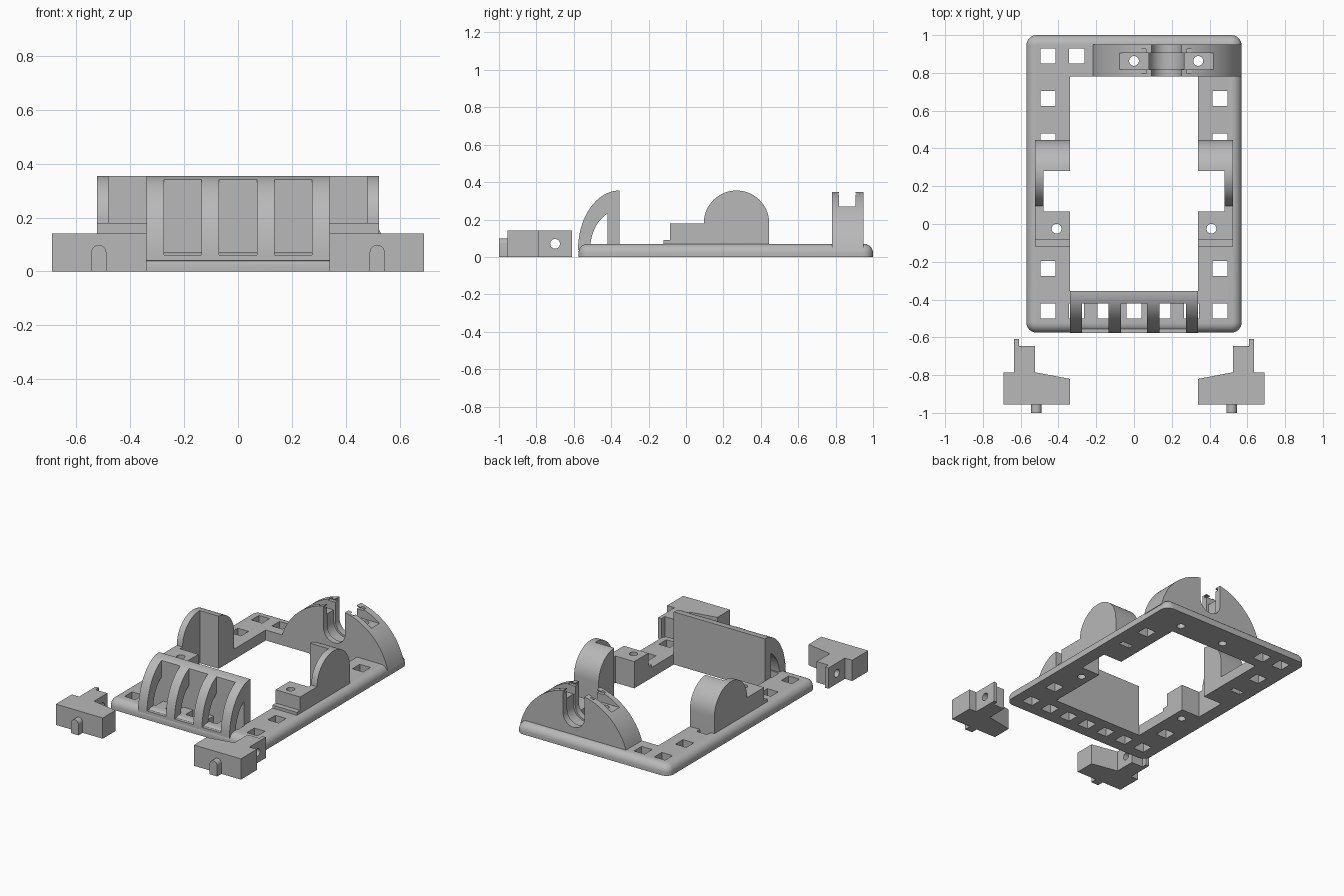
import bpy, bmesh
from math import sin, cos, pi, sqrt
from mathutils import Vector

if "Cube" in bpy.data.objects:
    bpy.data.objects.remove(bpy.data.objects["Cube"], do_unlink=True)

grey = bpy.data.materials.new("light_grey")
grey.use_nodes = True
COLOUR = (0.48, 0.48, 0.48, 1)
grey.diffuse_color = COLOUR
grey.node_tree.nodes["Principled BSDF"].inputs["Base Color"].default_value = COLOUR


def to_object(bm, name):
    bmesh.ops.recalc_face_normals(bm, faces=bm.faces)
    mesh = bpy.data.meshes.new(name)
    bm.to_mesh(mesh)
    bm.free()
    obj = bpy.data.objects.new(name, mesh)
    bpy.context.collection.objects.link(obj)
    mesh.materials.append(grey)
    return obj


def prism(name, points, axis, low, high):
    """Extrude a flat profile along an axis: x takes (y, z), y takes (x, z), z takes (x, y)."""
    place = {"x": lambda a, b, t: (t, a, b),
             "y": lambda a, b, t: (a, t, b),
             "z": lambda a, b, t: (a, b, t)}[axis]
    bm = bmesh.new()
    face = bm.faces.new([bm.verts.new(place(a, b, low)) for a, b in points])
    new = bmesh.ops.extrude_face_region(bm, geom=[face])["geom"]
    verts = [g for g in new if isinstance(g, bmesh.types.BMVert)]
    bmesh.ops.translate(bm, verts=verts, vec=Vector(place(0, 0, high - low)))
    return to_object(bm, name)


def box(name, x, y, z):
    return prism(name, [(x[0], y[0]), (x[1], y[0]), (x[1], y[1]), (x[0], y[1])], "z", *z)


def arc(cx, cy, rx, ry, start, end, steps=24):
    angles = [start + (end - start) * i / steps for i in range(steps + 1)]
    return [(cx + rx * cos(a), cy + ry * sin(a)) for a in angles]


def drill(axis, a, b, low, high, radius=0.026):
    return prism("cutter", arc(a, b, radius, radius, 0, 2 * pi * 23 / 24, 23), axis, low, high)


def modify(obj, kind, **settings):
    mod = obj.modifiers.new("step", kind)
    for key, value in settings.items():
        setattr(mod, key, value)
    bpy.context.view_layer.objects.active = obj
    bpy.ops.object.modifier_apply(modifier=mod.name)


def cut(obj, cutters, operation="DIFFERENCE"):
    for cutter in cutters:
        modify(obj, "BOOLEAN", operation=operation, solver="EXACT", object=cutter)
        bpy.data.objects.remove(cutter, do_unlink=True)


def mirrored(obj, name):
    bm = bmesh.new()
    bm.from_mesh(obj.data)
    bmesh.ops.scale(bm, verts=bm.verts, vec=(-1, 1, 1))
    return to_object(bm, name)


# Base frame: rounded corners, rounded top rim
THICK = 0.07
corners = [(0.515, 0.945, 0), (-0.515, 0.945, pi / 2),
           (-0.515, -0.52, pi), (0.515, -0.52, 1.5 * pi)]
outline = [p for cx, cy, a in corners for p in arc(cx, cy, 0.055, 0.055, a, a + pi / 2, 8)]
frame = prism("base_frame", outline, "z", 0, THICK)
bm = bmesh.new()
bm.from_mesh(frame.data)
rim = [e for e in bm.edges if all(v.co.z > THICK - 0.001 for v in e.verts)]
bmesh.ops.bevel(bm, geom=rim, offset=0.05, segments=8, profile=0.5, affect="EDGES")
bm.to_mesh(frame.data)
bm.free()
cut(frame, [box("cutter", (-0.34, 0.34), (-0.355, 0.78), (-1, 1)),
            box("cutter", (-0.48, 0.48), (0.065, 0.28), (-1, 1))])

# Square holes around the frame
holes = [(s * 0.455, y) for s in (-1, 1) for y in (-0.235, 0.44, 0.665)]
holes += [(i * 0.152, -0.46) for i in range(-3, 4)]
holes += [(-0.455, 0.89), (-0.303, 0.89)]
cut(frame, [box("cutter", (x - 0.04, x + 0.04), (y - 0.04, y + 0.04), (-1, 1))
            for x, y in holes])

# Screw holes through the frame
SCREWS = [(0.41, -0.025), (-0.41, -0.025), (0, 0.863), (0.34, 0.863)]
cut(frame, [drill("z", x, y, -1, 1) for x, y in SCREWS])

# Side supports: half disc with a stepped foot
profile = [(0.445, 0)] + arc(0.27, 0.18, 0.175, 0.175, 0, pi, 32)
profile += [(-0.085, 0.18), (-0.085, 0.09), (-0.12, 0.09), (-0.12, 0)]
support = prism("left_side_support", profile, "x", 0.34, 0.523)
cut(support, [box("cutter", (0.2, 0.48), (0.065, 0.28), (-1, 1)),
              drill("z", *SCREWS[0], -1, 1)])
right_support = mirrored(support, "right_side_support")

# Curved front guard with three windows
outer = arc(-0.355, 0.04, 0.222, 0.315, pi, pi / 2)
inner = [p for p in arc(-0.355, 0.04, 0.157, 0.21, pi / 2, pi) if p[0] < -0.42]
guard = prism("front_guard", outer + [(-0.355, 0.03), (-0.42, 0.03), (-0.42, 0.23)]
              + inner + [(-0.512, 0.03)], "x", -0.34, 0.34)
cut(guard, [box("cutter", (x - 0.07, x + 0.07), (-0.8, -0.42), (0.06, 1))
            for x in (-0.205, 0, 0.205)])

# Rear arch with a U-shaped seat
MID = 0.172
R, CZ, BASE = 0.409, -0.054, 0.04
half = sqrt(R * R - (BASE - CZ) ** 2)
rise = [p for p in arc(MID, CZ, R, R, 0, pi, 64) if p[1] > BASE]
arch = prism("rear_arch", [(MID + half, BASE)] + rise + [(MID - half, BASE)], "y", 0.78, 0.95)


def seat_cutter(radius, y0, y1):
    return prism("cutter", arc(MID, 0.2, radius, radius, pi, 2 * pi)
                 + [(MID + radius, 1), (MID - radius, 1)], "y", y0, y1)


cut(arch, [seat_cutter(0.08, 0.7, 1.1),
           seat_cutter(0.093, 0.82, 0.905),
           box("cutter", (-0.09, 0.435), (0.818, 0.905), (0.27, 1)),
           box("cutter", (0.04, 0.304), (0.797, 0.927), (0.325, 0.34)),
           drill("z", *SCREWS[2], -1, 1), drill("z", *SCREWS[3], -1, 1)])

# Loose clips in front: body, lip, side hole and round-topped peg
body = [(0.69, -0.955), (0.69, -0.785), (0.635, -0.785), (0.635, -0.61), (0.61, -0.61),
        (0.61, -0.645), (0.523, -0.645), (0.523, -0.785), (0.34, -0.82), (0.34, -0.955)]
clip = prism("left_clip", body, "z", 0, 0.14)
peg = prism("peg", [(0.545, 0)] + arc(0.517, 0.07, 0.028, 0.028, 0, pi, 12) + [(0.489, 0)],
            "y", -1, -0.9)
cut(clip, [peg], "UNION")
cut(clip, [drill("x", -0.7, 0.07, 0.4, 0.8)])
right_clip = mirrored(clip, "right_clip")

# Smooth the curves, keep the edges sharp
parts = [frame, support, right_support, guard, arch, clip, right_clip]
bpy.ops.object.select_all(action="DESELECT")
for part in parts:
    part.select_set(True)
bpy.context.view_layer.objects.active = frame
bpy.ops.object.shade_smooth_by_angle(angle=pi / 6)
